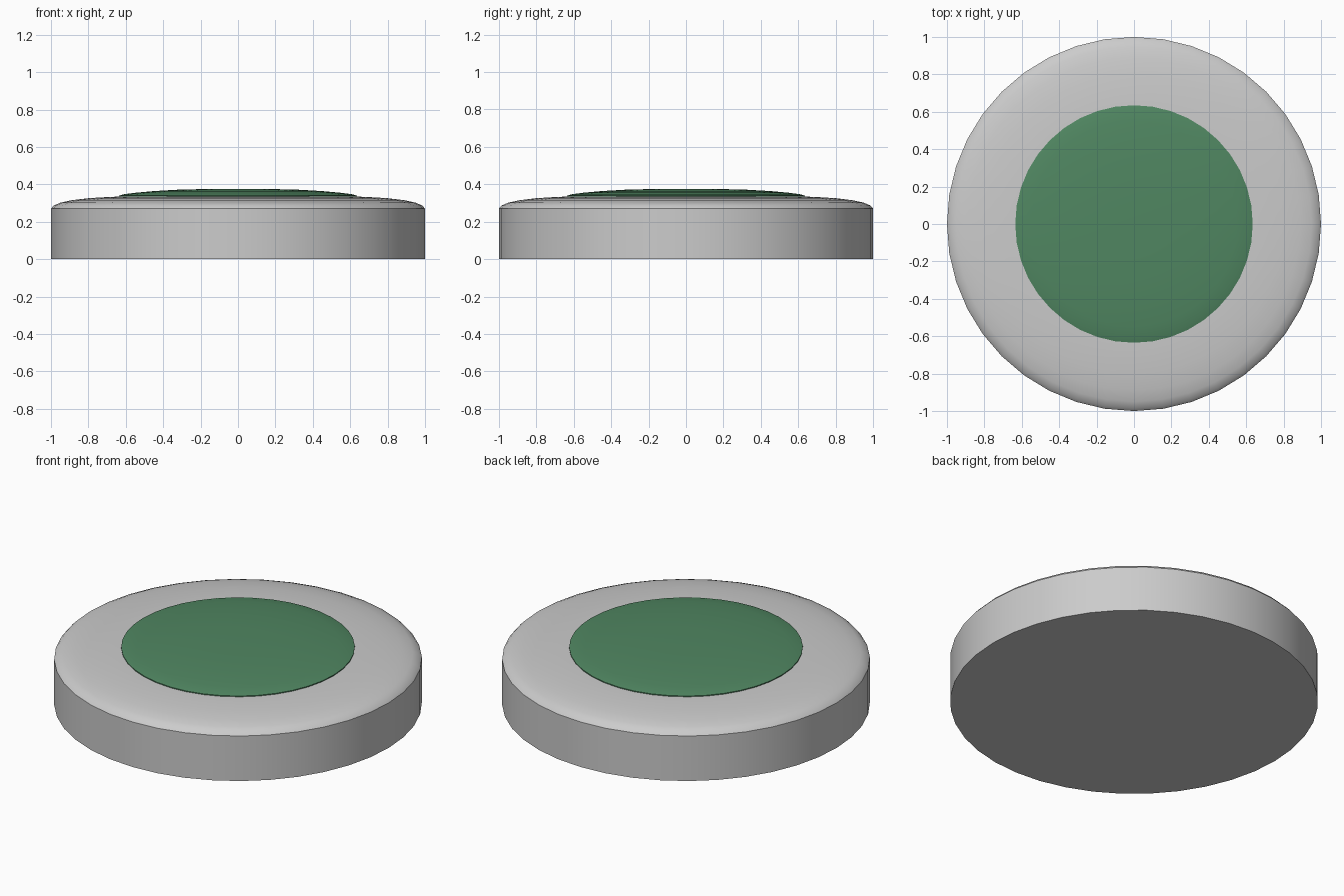
import bpy, bmesh, math

if "Cube" in bpy.data.objects:
    bpy.data.objects.remove(bpy.data.objects["Cube"])

SIDES = 40


def lathe(name, profile, color=None):
    """Spin an (r, z) profile that starts and ends on the axis."""
    bm = bmesh.new()
    rings = []
    for r, z in profile:
        if r == 0:
            rings.append([bm.verts.new((0, 0, z))] * SIDES)
        else:
            rings.append([bm.verts.new((r * math.cos(2 * math.pi * i / SIDES),
                                        r * math.sin(2 * math.pi * i / SIDES), z))
                          for i in range(SIDES)])
    for a, b in zip(rings, rings[1:]):
        for i in range(SIDES):
            j = (i + 1) % SIDES
            bm.faces.new(dict.fromkeys((a[i], a[j], b[j], b[i])))
    bmesh.ops.recalc_face_normals(bm, faces=bm.faces[:])
    mesh = bpy.data.meshes.new(name)
    bm.to_mesh(mesh)
    bm.free()
    obj = bpy.data.objects.new(name, mesh)
    bpy.context.collection.objects.link(obj)
    if color:
        mat = bpy.data.materials.new(name + "_color")
        mat.diffuse_color = color
        mat.use_nodes = True
        mat.node_tree.nodes["Principled BSDF"].inputs["Base Color"].default_value = mat.diffuse_color
        mesh.materials.append(mat)
    bpy.ops.object.select_all(action='DESELECT')
    obj.select_set(True)
    bpy.context.view_layer.objects.active = obj
    bpy.ops.object.shade_smooth_by_angle(angle=math.radians(40))
    return obj


# Round base with a softly domed rim
lathe("base", [(0, 0), (1, 0), (1, 0.27), (0.985, 0.287), (0.95, 0.302),
               (0.89, 0.315), (0.80, 0.326), (0.70, 0.332), (0.63, 0.335), (0, 0.335)])

# Shallow green button on top
lathe("button", [(0, 0.325), (0.635, 0.325), (0.635, 0.34), (0.61, 0.347), (0.55, 0.355),
                 (0.45, 0.364), (0.33, 0.371), (0.18, 0.375), (0, 0.376)],
      (0.08, 0.24, 0.12, 1))
